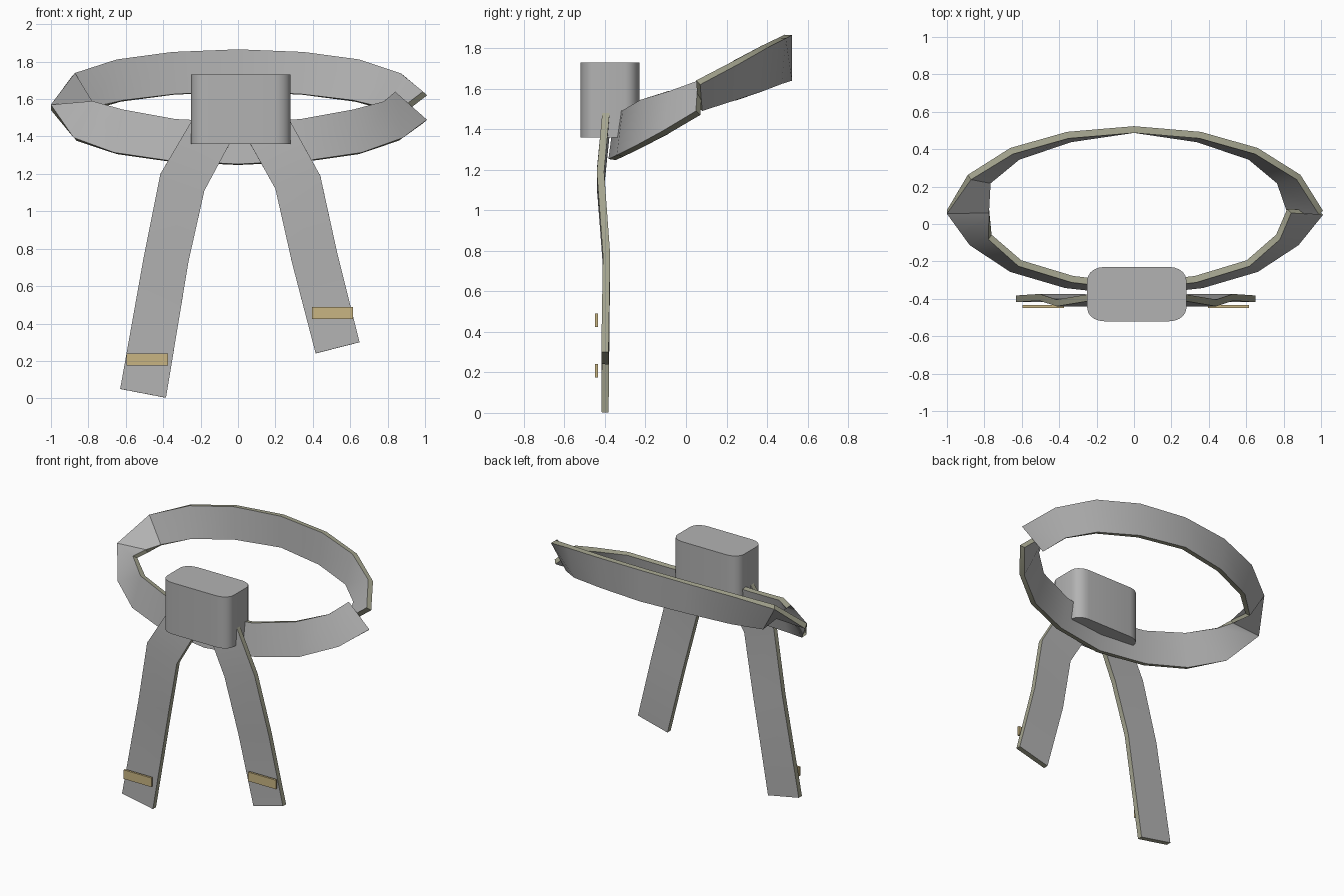
import bpy, bmesh, math

if "Cube" in bpy.data.objects:
    bpy.data.objects.remove(bpy.data.objects["Cube"])


def material(name, rgb):
    m = bpy.data.materials.new(name)
    m.diffuse_color = (*rgb, 1)
    m.use_nodes = True
    m.node_tree.nodes["Principled BSDF"].inputs["Base Color"].default_value = m.diffuse_color
    return m


CLOTH = material("grey cloth", (0.45, 0.45, 0.45))
EDGE = material("beige edging", (0.38, 0.38, 0.28))
GOLD = material("gold stripe", (0.58, 0.46, 0.225))


def finish(name, bm, mats, angle=35):
    me = bpy.data.meshes.new(name)
    bmesh.ops.recalc_face_normals(bm, faces=bm.faces)
    bm.to_mesh(me)
    bm.free()
    ob = bpy.data.objects.new(name, me)
    bpy.context.collection.objects.link(ob)
    for m in mats:
        me.materials.append(m)
    bpy.ops.object.select_all(action='DESELECT')
    ob.select_set(True)
    bpy.context.view_layer.objects.active = ob
    if len(mats) > 1:
        # thick cloth with edging along its rim
        s = ob.modifiers.new("thickness", 'SOLIDIFY')
        s.thickness = 0.036
        s.offset = 0
        s.material_offset_rim = 1
        bpy.ops.object.modifier_apply(modifier=s.name)
    bpy.ops.object.shade_smooth_by_angle(angle=math.radians(angle))
    return ob


def ribbon(name, side_a, side_b):
    bm = bmesh.new()
    a = [bm.verts.new(p) for p in side_a]
    b = [bm.verts.new(p) for p in side_b]
    for i in range(len(a) - 1):
        bm.faces.new((a[i], a[i + 1], b[i + 1], b[i]))
    return finish(name, bm, [CLOTH, EDGE])


def mirror(points):
    return [(-x, y, z) for x, y, z in reversed(points)]


# Waist loop: outer and inner edge of a flat twisted band, open on one side
back_out = [(.88, .25, 1.73), (.655, .39, 1.808), (.355, .475, 1.85)]
back_in = [(.775, .23, 1.55), (.62, .36, 1.59), (.34, .455, 1.625)]
front_out = [(-.87, -.10, 1.385), (-.655, -.24, 1.31), (-.365, -.325, 1.268)]
front_in = [(-.77, -.07, 1.58), (-.61, -.21, 1.54), (-.33, -.295, 1.49)]
outer = ([(1, .06, 1.63)] + back_out + [(0, .505, 1.865)] + mirror(back_out)
         + [(-1, .065, 1.555)] + front_out + [(0, -.365, 1.25)]
         + mirror(front_out) + [(1, .06, 1.48)])
inner = ([(.83, .07, 1.50)] + back_in + [(0, .505, 1.64)] + mirror(back_in)
         + [(-.775, .07, 1.567)] + front_in + [(0, -.335, 1.475)]
         + mirror(front_in) + [(.83, .07, 1.63)])
ribbon("waist_band", outer, inner)

# Hanging tails
depth = [-.395, -.422, -.392, -.40]


def tail(name, out, inn):
    ribbon(name, [(x, y, z) for (x, z), y in zip(out, depth)],
           [(x, y, z) for (x, z), y in zip(inn, depth)])


tail("long_tail", [(-.25, 1.48), (-.415, 1.20), (-.505, .75), (-.63, .05)],
     [(-.04, 1.37), (-.18, 1.11), (-.265, .73), (-.385, .003)])
tail("short_tail", [(.28, 1.48), (.44, 1.19), (.53, .78), (.65, .30)],
     [(.06, 1.37), (.20, 1.12), (.29, .72), (.415, .24)])

# Knot: rounded block
bm = bmesh.new()
ring = []
for sx, sy, start in ((1, 1, 0), (-1, 1, 90), (-1, -1, 180), (1, -1, 270)):
    for k in range(6):
        t = math.radians(start + k * 18)
        ring.append(bm.verts.new((.015 + sx * .175 + .09 * math.cos(t),
                                  -.375 + sy * .075 + .07 * math.sin(t), 1.36)))
base = bm.faces.new(ring)
ext = bmesh.ops.extrude_face_region(bm, geom=[base], use_keep_orig=True)
for v in ext["geom"]:
    if isinstance(v, bmesh.types.BMVert):
        v.co.z = 1.73
finish("knot", bm, [CLOTH])

# Rank stripes on the tails
for name, x, z in (("long_tail_stripe", -.485, .208), ("short_tail_stripe", .505, .457)):
    bm = bmesh.new()
    bmesh.ops.create_cube(bm, size=1)
    for v in bm.verts:
        v.co = (x + v.co.x * .22, -.441 + v.co.y * .015, z + v.co.z * .065)
    finish(name, bm, [GOLD])
